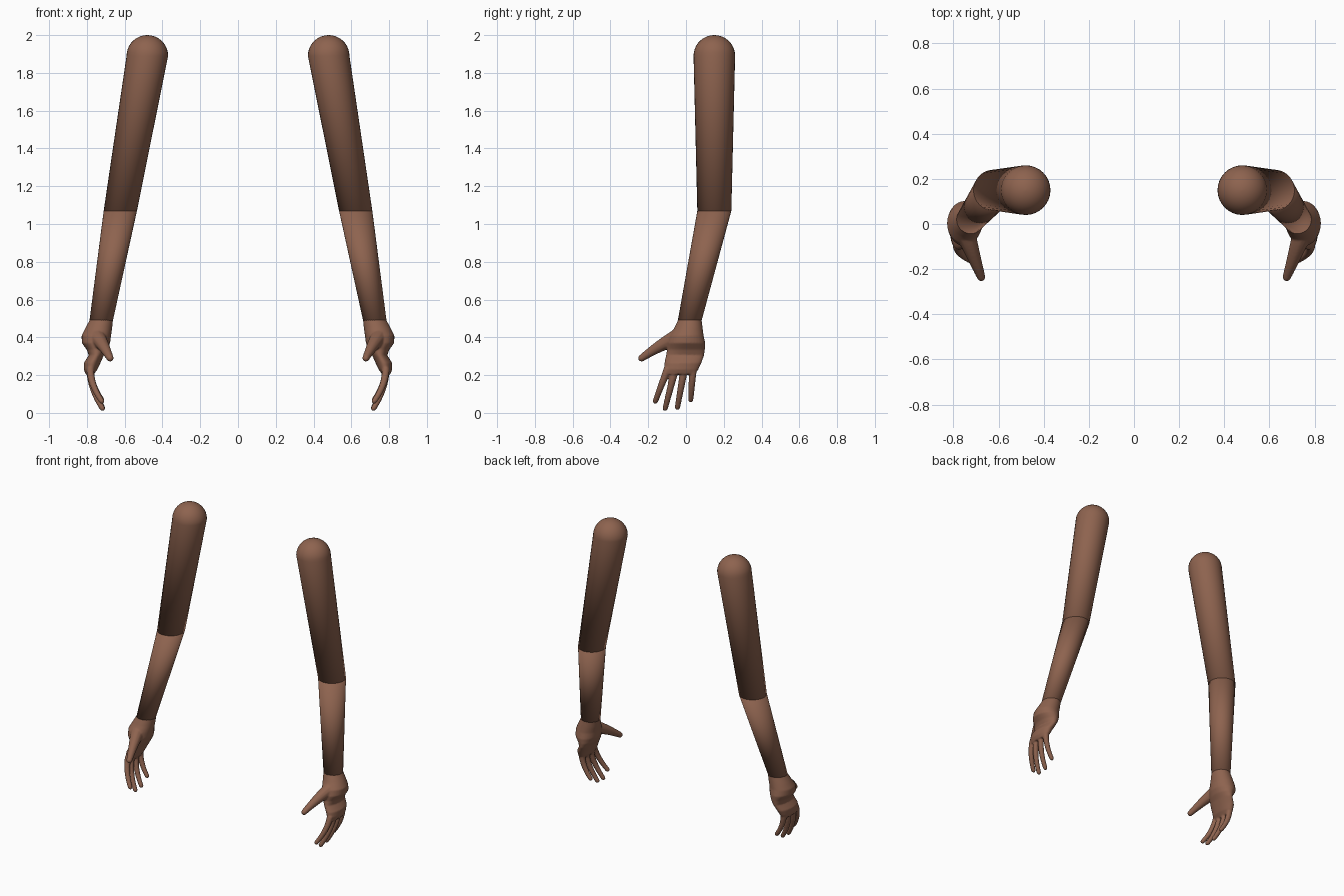
import bpy, bmesh, math
from mathutils import Vector

cube = bpy.data.objects.get("Cube")
if cube:
    bpy.data.objects.remove(cube, do_unlink=True)

SKIN = (0.27, 0.125, 0.078, 1)
skin = bpy.data.materials.new("brown skin")
skin.use_nodes = True
skin.diffuse_color = SKIN
skin.node_tree.nodes["Principled BSDF"].inputs["Base Color"].default_value = SKIN
SEG = 32


def loft(bm, sections, seg=SEG):
    """Skin level elliptical rings given as (x, y, z, x radius, y radius)."""
    rings = []
    for x, y, z, rx, ry in sections:
        rings.append([bm.verts.new((x + rx * math.cos(math.tau * i / seg),
                                    y + ry * math.sin(math.tau * i / seg), z))
                      for i in range(seg)])
    for a, b in zip(rings, rings[1:]):
        for i in range(seg):
            j = (i + 1) % seg
            bm.faces.new((a[i], b[i], b[j], a[j]))
    bm.faces.new(rings[0])
    bm.faces.new(rings[-1][::-1])


def digit(bm, path, r0, r1, seg=12, steps=10):
    """Round-tipped tapering tube along a quadratic curve."""
    a, b, c = (Vector(p) for p in path)
    rings = []
    for k in range(steps + 4):
        t = min(k / steps, 1)
        p = a * (1 - t) ** 2 + b * 2 * t * (1 - t) + c * t * t
        d = ((b - a) * (1 - t) + (c - b) * t).normalized()
        r = r0 + (r1 - r0) * t
        if k > steps:  # rounded tip
            ang = (k - steps) * math.radians(27)
            p, r = p + d * r * math.sin(ang), r * math.cos(ang)
        u = d.cross(Vector((1, 0, 0))).normalized()
        v = d.cross(u)
        rings.append([bm.verts.new(p + (u * math.cos(math.tau * i / seg)
                                        + v * math.sin(math.tau * i / seg)) * r)
                      for i in range(seg)])
    for q, w in zip(rings, rings[1:]):
        for i in range(seg):
            j = (i + 1) % seg
            bm.faces.new((q[i], q[j], w[j], w[i]))
    bm.faces.new(rings[0][::-1])
    bm.faces.new(rings[-1])


def finish(name, bm, side, remesh=False):
    """Put the part on one side, shade it and give it the skin colour."""
    for v in bm.verts:
        v.co.x *= side
    bmesh.ops.recalc_face_normals(bm, faces=bm.faces)
    mesh = bpy.data.meshes.new(name)
    bm.to_mesh(mesh)
    bm.free()
    mesh.materials.append(skin)
    mesh.shade_smooth()
    ob = bpy.data.objects.new(name, mesh)
    bpy.context.collection.objects.link(ob)
    if remesh:  # melt the fingers into the palm
        m = ob.modifiers.new("blend", 'REMESH')
        m.mode, m.voxel_size, m.use_smooth_shade = 'VOXEL', 0.005, True
        s = ob.modifiers.new("soften", 'SMOOTH')
        s.factor, s.iterations = 0.5, 5


SHOULDER = (0.48, 0.15, 1.89, 0.11, 0.11)
ELBOW = (0.623, 0.15, 1.07, 0.088, 0.09)
WRIST = (0.724, 0.02, 0.49, 0.062, 0.063)

# palm rings from wrist to knuckles
PALM = [(0.715, 0.03, 0.54, 0.058, 0.06), WRIST,
        (0.737, 0.013, 0.45, 0.071, 0.075),
        (0.750, 0.003, 0.41, 0.078, 0.09),
        (0.752, 0.002, 0.37, 0.075, 0.10),
        (0.746, 0.0, 0.335, 0.055, 0.10),
        (0.750, -0.005, 0.305, 0.04, 0.101),
        (0.772, -0.016, 0.265, 0.044, 0.098),
        (0.780, -0.025, 0.23, 0.036, 0.09),
        (0.785, -0.029, 0.205, 0.022, 0.078)]

# finger root and tip as (y, z)
FINGERS = [((-0.097, 0.235), (-0.162, 0.062)),
           ((-0.058, 0.23), (-0.110, 0.024)),
           ((-0.010, 0.23), (-0.045, 0.030)),
           ((0.037, 0.235), (0.025, 0.070))]

for label, side in (("left", 1), ("right", -1)):
    # upper arm with a domed shoulder
    bm = bmesh.new()
    x, y, z, r, _ = SHOULDER
    dome = []
    for k in range(9, 0, -1):
        a = math.radians(k * 9.8)
        dome.append((x, y, z + r * math.sin(a), r * math.cos(a), r * math.cos(a)))
    loft(bm, dome + [SHOULDER, ELBOW])
    finish(label + "_upper_arm", bm, side)

    # forearm
    bm = bmesh.new()
    loft(bm, [ELBOW, WRIST])
    finish(label + "_forearm", bm, side)

    # hand: palm, four curled fingers and the thumb
    bm = bmesh.new()
    loft(bm, PALM)
    for (y0, z0), (y1, z1) in FINGERS:
        tip_x = 0.718 + 0.1 * max(z1 - 0.03, 0)
        digit(bm, [(0.782, y0, z0), (0.782, (y0 + y1) / 2, (z0 + z1) / 2),
                   (tip_x, y1, z1)], 0.021, 0.0145)
    digit(bm, [(0.745, -0.045, 0.40), (0.715, -0.13, 0.365),
               (0.677, -0.235, 0.29)], 0.045, 0.019)
    finish(label + "_hand", bm, side, remesh=True)
